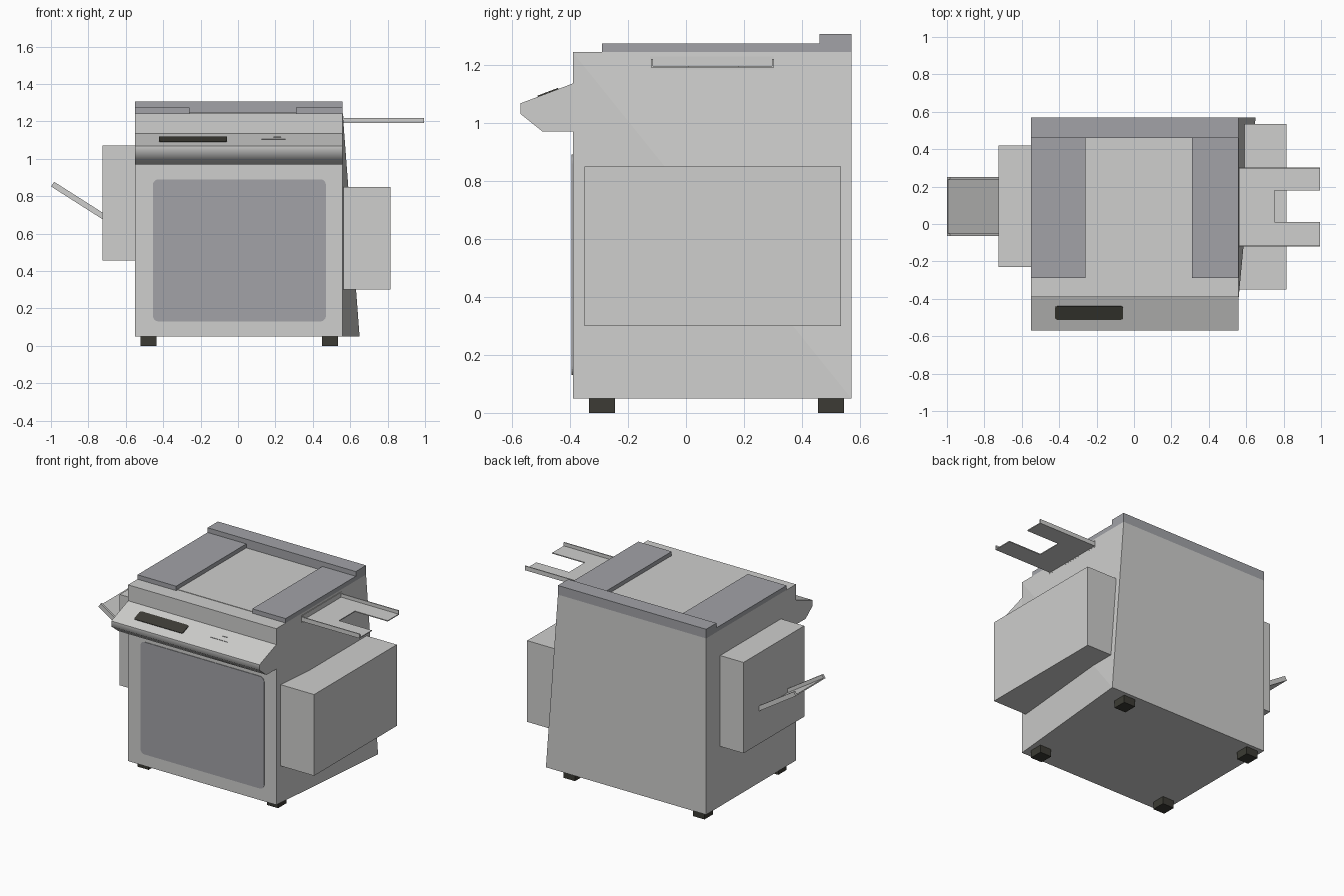
import bpy, bmesh, math
from mathutils import Matrix, Vector

if "Cube" in bpy.data.objects:
    bpy.data.objects.remove(bpy.data.objects["Cube"])


def material(name, rgb):
    m = bpy.data.materials.new(name)
    m.diffuse_color = (*rgb, 1)
    m.use_nodes = True
    m.node_tree.nodes["Principled BSDF"].inputs["Base Color"].default_value = m.diffuse_color
    return m


LIGHT = material("light_grey", (0.62, 0.62, 0.61))
GREY = material("blue_grey", (0.36, 0.365, 0.39))
DARK = material("dark_olive", (0.045, 0.044, 0.035))


def finish(name, bm, mat, smooth=None):
    bmesh.ops.recalc_face_normals(bm, faces=bm.faces)
    me = bpy.data.meshes.new(name)
    bm.to_mesh(me)
    bm.free()
    me.materials.append(mat)
    ob = bpy.data.objects.new(name, me)
    bpy.context.collection.objects.link(ob)
    if smooth:
        bpy.context.view_layer.objects.active = ob
        ob.select_set(True)
        bpy.ops.object.shade_smooth_by_angle(angle=math.radians(smooth))
        ob.select_set(False)
    return ob


def box_bm(x, y, z):
    bm = bmesh.new()
    bmesh.ops.create_cube(bm, size=1)
    for v in bm.verts:
        v.co = Vector([r[0] if c < 0 else r[1] for c, r in zip(v.co, (x, y, z))])
    return bm


def box(name, x, y, z, mat):
    return finish(name, box_bm(x, y, z), mat)


def prism(name, pts, depth, mat, matrix=Matrix(), smooth=None):
    """Extrude a 2D outline along local z, then place it."""
    bm = bmesh.new()
    f = bm.faces.new([bm.verts.new((a, b, 0)) for a, b in pts])
    g = bmesh.ops.extrude_face_region(bm, geom=[f])["geom"]
    bmesh.ops.translate(bm, vec=(0, 0, depth),
                        verts=[v for v in g if isinstance(v, bmesh.types.BMVert)])
    bm.transform(matrix)
    return finish(name, bm, mat, smooth)


def rounded(w, h, r, n=5):
    pts = []
    for i, (sx, sy) in enumerate([(1, 1), (-1, 1), (-1, -1), (1, -1)]):
        for k in range(n + 1):
            a = math.pi / 2 * (i + k / n)
            pts.append((sx * (w / 2 - r) + r * math.cos(a),
                        sy * (h / 2 - r) + r * math.sin(a)))
    return pts


# Main cabinet: right side flares out to the lower back corner
bm = box_bm((-0.55, 0.56), (-0.39, 0.57), (0.05, 1.243))
bm.verts.ensure_lookup_table()
corner = max(bm.verts, key=lambda v: v.co.x + v.co.y - v.co.z)
opposite = max(bm.verts, key=lambda v: v.co.x - v.co.y + v.co.z)
corner.co.x = 0.65
bmesh.ops.connect_verts(bm, verts=[corner, opposite])
finish("cabinet", bm, LIGHT)

# Control console: side profile swept across the width
yz_to_world = Matrix(((0, 0, 1, -0.55), (1, 0, 0, 0), (0, 1, 0, 0), (0, 0, 0, 1)))
prism("console", [(-0.38, 1.139), (-0.57, 1.067), (-0.57, 1.03), (-0.495, 0.97),
                  (-0.38, 0.97)], 1.11, LIGHT, yz_to_world, smooth=55)

# Display and small button plates lying on the console slope
tilt = math.atan2(0.068, 0.18)


def on_console(name, x, y, w, h, r, t, mat):
    z = 1.135 + (y + 0.39) * math.tan(tilt)
    prism(name, rounded(w, h, r), t, mat,
          Matrix.Translation((x, y, z)) @ Matrix.Rotation(tilt, 4, 'X'))


on_console("display", -0.24, -0.475, 0.365, 0.076, 0.012, 0.004, DARK)
on_console("button_strip", 0.19, -0.475, 0.13, 0.004, 0.001, 0.003, LIGHT)
on_console("button", 0.21, -0.442, 0.04, 0.004, 0.001, 0.003, LIGHT)

# Front door panel
prism("front_door", rounded(0.925, 0.76, 0.03), 0.005, GREY,
      Matrix.Translation((0.0075, -0.389, 0.51)) @ Matrix.Rotation(math.pi / 2, 4, 'X'))

# Top: back rail, two side plates and the sheet between them
box("back_rail", (-0.55, 0.56), (0.46, 0.57), (1.243, 1.305), GREY)
box("top_plate_left", (-0.55, -0.26), (-0.29, 0.46), (1.243, 1.273), GREY)
box("top_plate_right", (0.31, 0.56), (-0.29, 0.46), (1.243, 1.273), GREY)
box("copy_glass", (-0.26, 0.31), (-0.275, 0.46), (1.243, 1.246), LIGHT)

# Side boxes
box("right_feeder", (0.55, 0.815), (-0.35, 0.535), (0.30, 0.85), LIGHT)
box("left_sorter", (-0.725, -0.54), (-0.23, 0.42), (0.455, 1.07), LIGHT)

# Right tray: U-shaped floor with thin outer walls
box("right_tray_slot", (0.555, 0.565), (-0.124, 0.303), (1.183, 1.229), LIGHT)
prism("right_tray_floor", [(0.55, -0.12), (0.995, -0.12), (0.995, 0.01), (0.75, 0.01),
                           (0.75, 0.18), (0.995, 0.18), (0.995, 0.303), (0.55, 0.303)],
      0.006, LIGHT, Matrix.Translation((0, 0, 1.19)))
for i, y in enumerate((-0.12, 0.296)):
    box(f"right_tray_wall_{i}", (0.55, 0.995), (y, y + 0.007), (1.19, 1.219), LIGHT)

# Left tray: sloped floor with thin side walls
run = Matrix.Translation((-0.725, 0, 0.677)) @ Matrix.Rotation(math.atan2(0.175, 0.275), 4, 'Y')
for name, y, h in (("left_tray_floor", (-0.065, 0.252), 0.007),
                   ("left_tray_wall_front", (-0.065, -0.05), 0.03),
                   ("left_tray_wall_back", (0.237, 0.252), 0.03)):
    bm = box_bm((-0.325, 0.03), y, (0, h))
    bm.transform(run)
    finish(name, bm, LIGHT)

# Feet
for i, x in enumerate((-0.52, 0.45)):
    for j, y in enumerate((-0.335, 0.455)):
        box(f"foot_{i}{j}", (x, x + 0.085), (y, y + 0.09), (0, 0.055), DARK)
